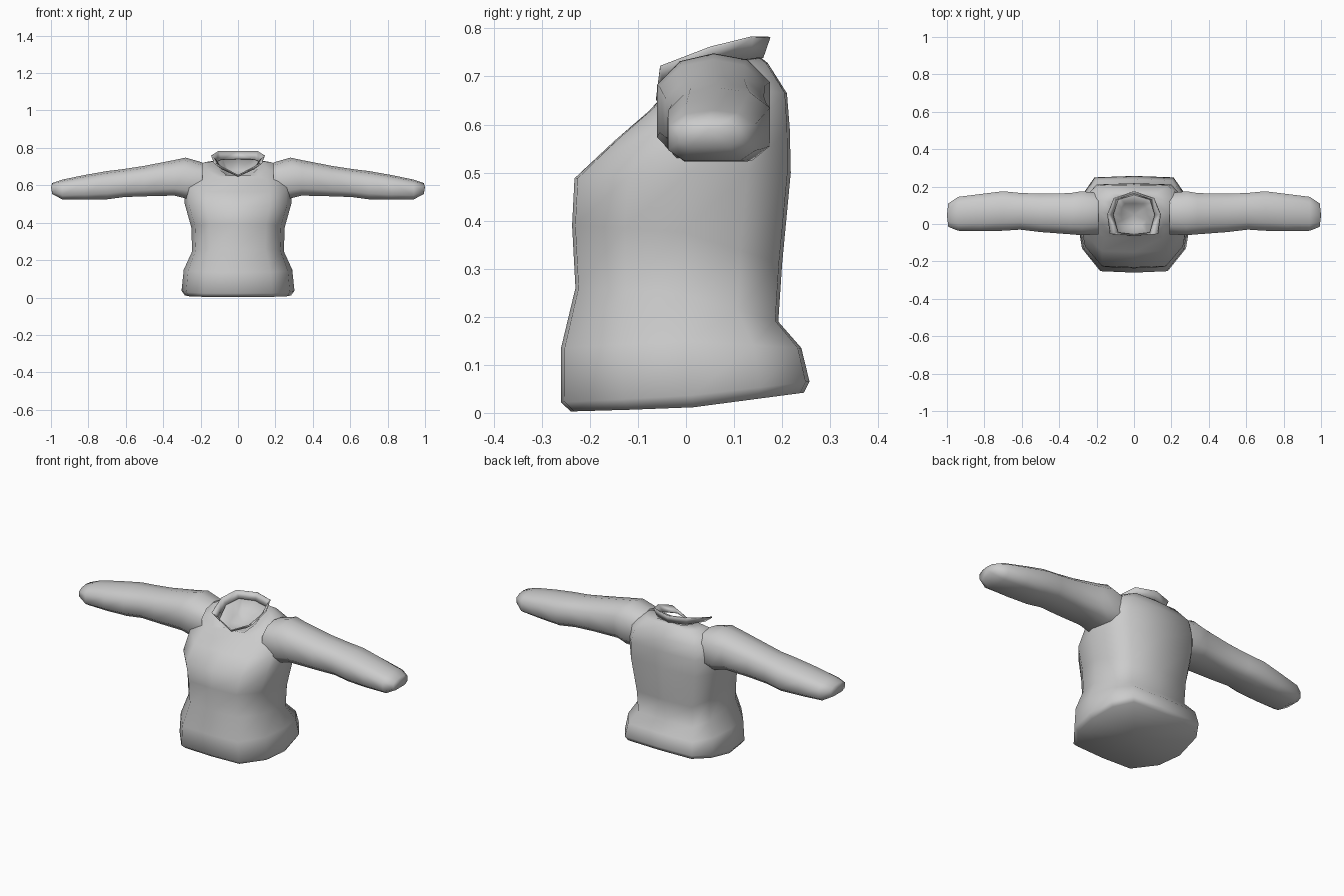
import bpy, bmesh

wool = bpy.data.materials.new("grey_wool")
wool.diffuse_color = (0.6, 0.6, 0.6, 1)


def make_object(name, bm, mirror=False):
    bmesh.ops.recalc_face_normals(bm, faces=bm.faces)
    for f in bm.faces:
        f.smooth = True
    me = bpy.data.meshes.new(name)
    bm.to_mesh(me)
    bm.free()
    me.materials.append(wool)
    ob = bpy.data.objects.new(name, me)
    bpy.context.collection.objects.link(ob)
    if mirror:
        ob.modifiers.new("mirror", 'MIRROR').use_clip = True
    return ob


def loft(bm, rows, closed=True):
    """Skin a stack of point rows with quads; returns the vertex rows."""
    vs = [[bm.verts.new(p) for p in r] for r in rows]
    n = len(rows[0])
    for a, b in zip(vs, vs[1:]):
        for i in range(n if closed else n - 1):
            j = (i + 1) % n
            bm.faces.new((a[i], a[j], b[j], b[i]))
    return vs


def fan(bm, ring, tip):
    c = bm.verts.new(tip)
    for i, v in enumerate(ring):
        bm.faces.new((v, ring[(i + 1) % len(ring)], c))


# Torso: horizontal rings over a rounded plan, half plan mirrored in x
half = [(0, -1), (0.6, -0.97), (0.92, -0.5), (1, 0.05), (0.92, 0.6), (0.7, 0.97), (0, 1)]
plan = half + [(-x, y) for x, y in half[-2:0:-1]]


def torso_ring(w, yf, zf, zm, yb, zb):
    pts = []
    for u, v in plan:
        z = zm + (zf - zm) * -v if v < 0 else zm + (zb - zm) * v
        pts.append((u * w, (yf + yb) / 2 + v * (yb - yf) / 2, z))
    return pts


# half width, front y, front z, side z, back y, back z
torso = [
    (0.285, -0.24, 0.003, 0.010, 0.245, 0.042),
    (0.302, -0.26, 0.022, 0.035, 0.257, 0.065),
    (0.290, -0.26, 0.135, 0.150, 0.240, 0.135),
    (0.245, -0.23, 0.260, 0.250, 0.192, 0.190),
    (0.250, -0.237, 0.390, 0.380, 0.200, 0.310),
    (0.285, -0.232, 0.488, 0.500, 0.218, 0.500),
    (0.285, -0.15, 0.565, 0.610, 0.216, 0.590),
    (0.260, -0.075, 0.630, 0.680, 0.210, 0.665),
    (0.180, -0.062, 0.645, 0.722, 0.170, 0.728),
    (0.115, -0.055, 0.652, 0.728, 0.155, 0.740),
    (0.070, -0.010, 0.640, 0.670, 0.110, 0.680),
]
bm = bmesh.new()
rows = loft(bm, [torso_ring(*r) for r in torso])
fan(bm, rows[0], (0, 0, 0.012))       # closed hem
fan(bm, rows[-1], (0, 0.05, 0.645))   # neck hollow
make_object("torso", bm)

# Sleeves: squarish rings along x, closed at the cuff
section = [(-1, -0.6), (-0.65, -1), (0.65, -1), (1, -0.6),
           (1, 0.45), (0.6, 0.88), (0, 1), (-0.6, 0.85), (-1, 0.4)]
# x, front y, back y, bottom z, top z
sleeve = [
    (0.19, -0.055, 0.165, 0.53, 0.722),
    (0.28, -0.060, 0.175, 0.53, 0.748),
    (0.34, -0.055, 0.165, 0.545, 0.735),
    (0.50, -0.043, 0.162, 0.541, 0.704),
    (0.61, -0.030, 0.166, 0.537, 0.687),
    (0.70, -0.036, 0.175, 0.525, 0.676),
    (0.82, -0.038, 0.160, 0.523, 0.655),
    (0.94, -0.036, 0.145, 0.525, 0.630),
    (0.993, -0.015, 0.110, 0.553, 0.612),
]
bm = bmesh.new()
rows = loft(bm, [[(x, (yf + yb) / 2 + u * (yb - yf) / 2, (zb + zt) / 2 + v * (zt - zb) / 2)
                  for u, v in section] for x, yf, yb, zb, zt in sleeve])
fan(bm, rows[-1], (1.0, 0.047, 0.59))
make_object("sleeves", bm, mirror=True)

# Collar: flared band with a V at the front
base = [(0, -0.055, 0.65), (0.085, -0.045, 0.69), (0.11, 0.05, 0.728),
        (0.085, 0.13, 0.74), (0, 0.155, 0.74)]
rim = [(0, -0.058, 0.656), (0.125, -0.054, 0.722), (0.139, 0.05, 0.762),
       (0.105, 0.135, 0.783), (0, 0.17, 0.783)]
bm = bmesh.new()
loft(bm, [base, rim], closed=False)
collar = make_object("collar", bm, mirror=True)
collar.modifiers.new("thickness", 'SOLIDIFY').thickness = 0.006
